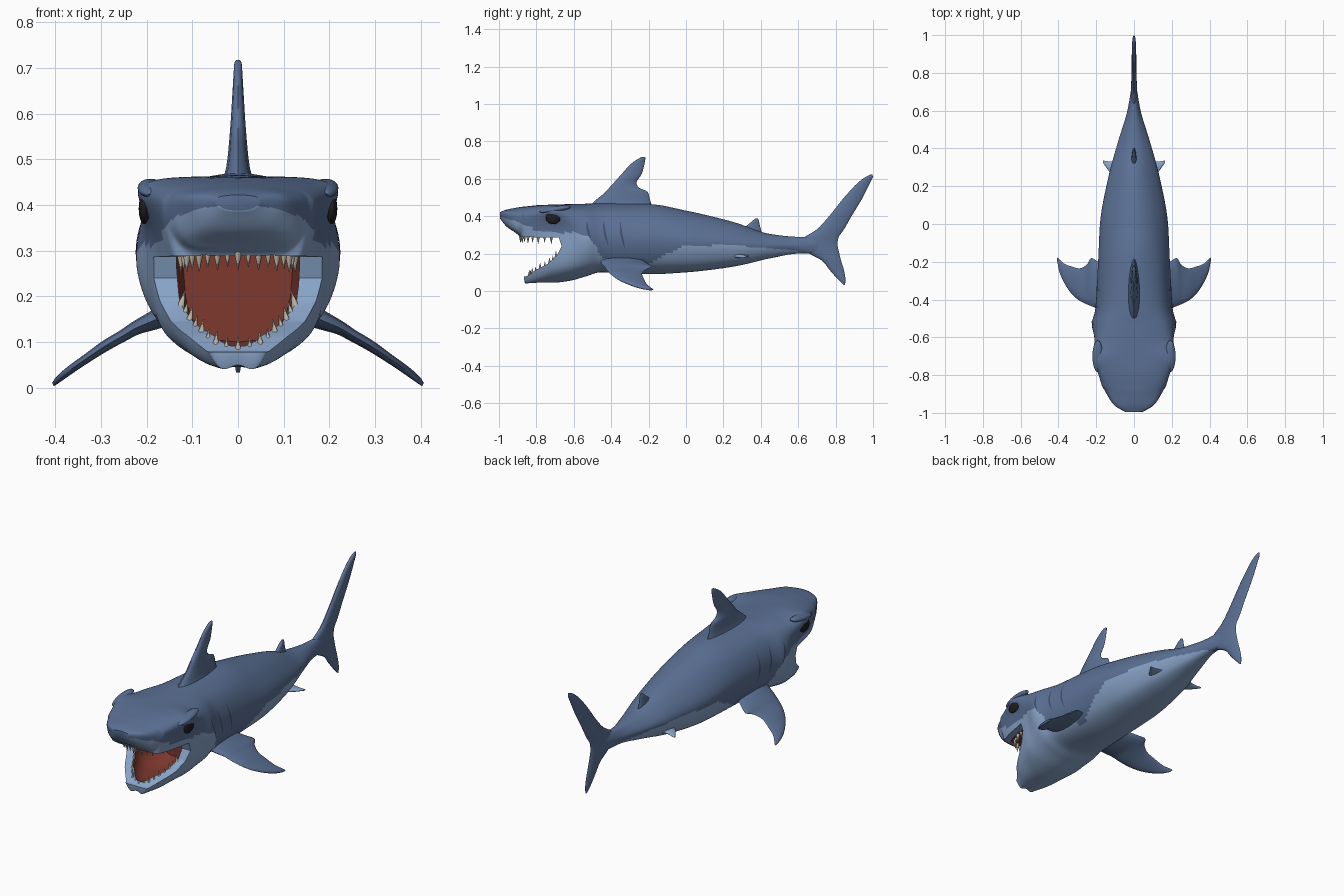
import bpy, bmesh, math
from mathutils import Vector, Matrix
from mathutils.bvhtree import BVHTree

if "Cube" in bpy.data.objects:
    bpy.data.objects.remove(bpy.data.objects["Cube"])


def material(name, rgb):
    m = bpy.data.materials.new(name)
    m.diffuse_color = (*rgb, 1)
    m.use_nodes = True
    m.node_tree.nodes["Principled BSDF"].inputs["Base Color"].default_value = m.diffuse_color
    return m


BLUE = material("blue skin", (0.105, 0.165, 0.30))
PALE = material("pale belly", (0.25, 0.37, 0.58))
RED = material("mouth red", (0.21, 0.04, 0.028))
IVORY = material("tooth ivory", (0.50, 0.46, 0.37))
BLACK = material("eye black", (0.012, 0.012, 0.015))
SLIT = material("gill slit blue", (0.05, 0.08, 0.15))


def finish(name, bm, mats, angle=40):
    bmesh.ops.recalc_face_normals(bm, faces=bm.faces)
    me = bpy.data.meshes.new(name)
    bm.to_mesh(me)
    bm.free()
    ob = bpy.data.objects.new(name, me)
    bpy.context.collection.objects.link(ob)
    for m in mats:
        me.materials.append(m)
    smooth(ob, angle)
    return ob


def smooth(ob, angle=40):
    bpy.ops.object.select_all(action='DESELECT')
    ob.select_set(True)
    bpy.context.view_layer.objects.active = ob
    bpy.ops.object.shade_smooth_by_angle(angle=math.radians(angle))


def refine(rows, n):
    """Monotone cubic interpolation through rows of numbers."""
    def slope(i, k):
        if i == 0 or i == len(rows) - 1:
            j = min(i, len(rows) - 2)
            return rows[j + 1][k] - rows[j][k]
        a, b = rows[i][k] - rows[i - 1][k], rows[i + 1][k] - rows[i][k]
        return 0 if a * b <= 0 else 2 * a * b / (a + b)
    out = []
    for i in range(len(rows) - 1):
        for s in range(n):
            t = s / n
            h = (2*t**3 - 3*t*t + 1, t**3 - 2*t*t + t, 3*t*t - 2*t**3, t**3 - t*t)
            out.append([h[0]*rows[i][k] + h[1]*slope(i, k) + h[2]*rows[i+1][k] + h[3]*slope(i+1, k)
                        for k in range(len(rows[0]))])
    return out + [list(rows[-1])]


def lerp(table, y):
    for (a, u), (b, v) in zip(table, table[1:]):
        if y <= b:
            return u + (v - u) * max(0, (y - a) / (b - a))
    return table[-1][1]


def loft(bm, rings):
    vs = [[bm.verts.new(p) for p in r] for r in rings]
    n = len(vs[0])
    for a, b in zip(vs, vs[1:]):
        for i in range(n):
            bm.faces.new((a[i], a[(i + 1) % n], b[(i + 1) % n], b[i]))
    bm.faces.new(vs[0])
    bm.faces.new(vs[-1])


# Body: y, top z, brow (x, z), flank (x, z), lower side (x, z), bottom z
STATIONS = [
    (-.995, .422, .04, .418, .046, .405, .03, .392, .388),
    (-.96, .435, .09, .425, .102, .395, .07, .355, .345),
    (-.91, .445, .12, .428, .138, .38, .11, .32, .31),
    (-.88, .45, .135, .43, .152, .36, .10, .29, .28),
    (-.86, .452, .145, .432, .16, .35, .06, .07, .05),
    (-.78, .46, .18, .44, .175, .34, .11, .09, .045),
    (-.71, .462, .208, .445, .185, .335, .14, .11, .045),
    (-.62, .465, .19, .43, .20, .31, .16, .12, .055),
    (-.53, .467, .17, .425, .223, .28, .16, .13, .08),
    (-.45, .47, .15, .42, .205, .28, .15, .14, .10),
    (-.20, .465, .13, .41, .19, .28, .14, .14, .09),
    (0, .43, .11, .385, .18, .27, .13, .14, .10),
    (.25, .37, .08, .335, .135, .255, .10, .16, .13),
    (.45, .305, .045, .29, .08, .245, .055, .19, .175),
    (.60, .29, .02, .28, .035, .245, .025, .21, .20),
    (.72, .29, .01, .28, .014, .25, .01, .21, .20)]


def body_ring(s, n=10):
    y, zt, x1, z1, x2, z2, x3, z3, zb = s
    p = [(-x1, z1), (0, zt), (x1, z1), (x2, z2), (x3, z3), (0, zb), (-x3, z3)]
    half = []
    for i in range(1, 5):
        for j in range(n):
            t = j / n
            half.append([0.5 * (2*b + (c-a)*t + (2*a-5*b+4*c-d)*t*t + (3*b-a-3*c+d)*t**3)
                         for a, b, c, d in zip(*p[i-1:i+3])])
    half.append([0, zb])
    return [(x, y, z) for x, z in half] + [(-x, y, z) for x, z in half[-2:0:-1]]


bm = bmesh.new()
loft(bm, [body_ring(s) for s in refine(STATIONS, 9)])
BELLY_LINE = [(-1, .40), (-.9, .37), (-.8, .325), (-.7, .305), (-.6, .315), (-.52, .30), (-.45, .18),
              (-.25, .12), (-.1, .20), (0, .245), (.25, .245), (.6, .215), (.66, .18)]
for f in bm.faces:
    c = f.calc_center_median()
    f.material_index = int(c.z < lerp(BELLY_LINE, c.y))
SKIN = [BLUE, PALE, RED]
body = finish("body", bm, SKIN)

# Mouth: a wide wedge opens the jaws, an inner cavity makes the red throat
wedge = bmesh.new()
GAPE = [(-.95, .29), (-.84, .288), (-.68, .286), (-.665, .24), (-.69, .19),
        (-.74, .145), (-.80, .115), (-.85, .08), (-1.0, .06)]
loft(wedge, [[(x, y, z) for y, z in GAPE] for x in (-.41, .41)])
for f in wedge.faces:
    f.material_index = 1
cavity = bmesh.new()
rings = []
for y, wt, w, zb in refine([(-.885, .08, .03, .20), (-.83, .115, .05, .085), (-.75, .132, .10, .074),
                            (-.66, .135, .13, .074), (-.52, .12, .115, .10)], 4):
    h = [(wt, .31), (wt, .27), (w, zb + .1), (w * .9, zb + .055), (w * .68, zb + .02), (w * .35, zb + .004)]
    rings.append([(x, y, z) for x, z in h] + [(0, y, zb)] + [(-x, y, z) for x, z in h[::-1]])
loft(cavity, rings)
for f in cavity.faces:
    f.material_index = 2
for name, cut in (("mouth_wedge_cutter", wedge), ("mouth_cavity_cutter", cavity)):
    cutter = finish(name, cut, SKIN)
    cutter.hide_render = True
    mod = body.modifiers.new("cut", 'BOOLEAN')
    mod.operation, mod.solver, mod.object = 'DIFFERENCE', 'EXACT', cutter
    bpy.context.view_layer.objects.active = body
    bpy.ops.object.modifier_apply(modifier=mod.name)
    bpy.data.objects.remove(cutter)
smooth(body, 40)

# Surface lookup for eyes and gills
bm = bmesh.new()
bm.from_mesh(body.data)
tree = BVHTree.FromBMesh(bm)
bm.free()


def skin_x(y, z):
    hit = tree.ray_cast(Vector((1, y, z)), Vector((-1, 0, 0)))[0]
    return hit.x if hit else .18


# Fins: stations are x, z, leading y, trailing y, half thickness
def fin(name, mat, stations, normal=(1, 0, 0), pair=False):
    bm = bmesh.new()
    nrm = Vector(normal).normalized()
    for side in ((1, -1) if pair else (1,)):
        rings = []
        for x, z, y0, y1, th in refine(stations, 4):
            ring = []
            for i in range(16):
                a = i * math.tau / 16
                p = Vector((x, (y0 + y1) / 2 - math.cos(a) * (y1 - y0) / 2, z))
                p += nrm * th * math.sin(a) * (1 + .25 * math.cos(a))
                ring.append((p.x * side, p.y, p.z))
            rings.append(ring)
        loft(bm, rings)
    return finish(name, bm, [mat], 50)


fin("dorsal_fin", BLUE, [
    (0, .43, -.54, -.17, .045), (0, .48, -.49, -.19, .026), (0, .53, -.43, -.205, .02),
    (0, .555, -.408, -.255, .018), (0, .58, -.385, -.265, .016), (0, .63, -.34, -.235, .013),
    (0, .68, -.295, -.222, .01), (0, .71, -.25, -.217, .008), (0, .718, -.235, -.22, .004)])
fin("second_dorsal_fin", BLUE, [
    (0, .30, .27, .41, .016), (0, .35, .325, .395, .011), (0, .375, .355, .39, .008), (0, .387, .37, .385, .004)])
fin("tail_fin", BLUE, [
    (0, .033, .842, .85, .004), (0, .06, .815, .853, .008), (0, .11, .77, .845, .01),
    (0, .16, .73, .83, .012), (0, .20, .66, .82, .014), (0, .25, .60, .81, .016),
    (0, .285, .63, .815, .016), (0, .33, .70, .845, .014), (0, .40, .765, .885, .013),
    (0, .50, .845, .945, .012), (0, .58, .92, .985, .01), (0, .61, .96, .999, .008), (0, .623, .985, .997, .004)])
fin("pectoral_fins", BLUE, [
    (.13, .17, -.47, -.24, .028), (.19, .145, -.45, -.20, .02), (.225, .13, -.435, -.18, .015),
    (.25, .115, -.425, -.215, .013), (.29, .092, -.405, -.235, .012), (.33, .065, -.37, -.225, .01),
    (.37, .037, -.31, -.21, .009), (.395, .017, -.25, -.185, .007), (.405, .007, -.20, -.175, .004)],
    (.5, 0, .87), True)
fin("pelvic_fins", PALE, [
    (.07, .19, .22, .36, .012), (.11, .187, .25, .33, .009), (.14, .183, .29, .332, .007),
    (.165, .18, .325, .337, .003)], (.1, 0, 1), True)

# Eyes and brow ridges
def blobs(name, mat, loc, scale, tilt):
    bm = bmesh.new()
    for s in (1, -1):
        m = (Matrix.Translation((loc[0] * s, loc[1], loc[2])) @ Matrix.Rotation(math.radians(tilt), 4, 'X')
             @ Matrix.Diagonal((*scale, 1)))
        bmesh.ops.create_uvsphere(bm, u_segments=20, v_segments=12, radius=1, matrix=m)
    return finish(name, bm, [mat], 60)


blobs("eyes", BLACK, (skin_x(-.71, .395) - .003, -.71, .392), (.012, .04, .034), 0)
blobs("brow_ridges", BLUE, (.192, -.70, .437), (.028, .085, .016), 9)

# Gill slits: thin strips laid on the skin
bm = bmesh.new()
for y0, ztop, zlow in ((-.53, .375, .27), (-.44, .375, .245), (-.35, .37, .225)):
    for s in (1, -1):
        rows = []
        for i in range(9):
            t = i / 8
            z, w = ztop + (zlow - ztop) * t, .001 + .005 * math.sin(math.pi * t)
            y = y0 + .025 * t * t
            rows.append([bm.verts.new((s * (skin_x(yy, z) + .002), yy, z)) for yy in (y - w, y + w)])
        for a, b in zip(rows, rows[1:]):
            bm.faces.new((a[0], a[1], b[1], b[0]))
finish("gill_slits", bm, [SLIT])


# Teeth: cones set along a jaw curve given as x, y, z
def teeth(name, curve, direction, lean):
    bm = bmesh.new()
    pts = refine(curve, 2)
    for i, (x, y, z) in enumerate(pts):
        size = 1.1 if i % 2 == 0 else .8
        for s in ((1, -1) if i else (1,)):
            axis = Vector((-lean * x * s, 0, direction)).normalized()
            rot = Vector((0, 0, 1)).rotation_difference(axis).to_matrix().to_4x4()
            m = Matrix.Translation(Vector((x * s, y, z)) + axis * .016) @ rot
            bmesh.ops.create_cone(bm, cap_ends=True, segments=8, radius1=.0095 * size, radius2=.0008,
                                  depth=.042 * size, matrix=m)
    return finish(name, bm, [IVORY], 50)


teeth("upper_teeth", [(0, -.885, .298), (.045, -.875, .297), (.085, -.845, .294),
                      (.112, -.79, .292), (.125, -.72, .292)], -1, 0)
teeth("lower_teeth", [(0, -.838, .073), (.05, -.822, .085), (.082, -.78, .112),
                      (.108, -.73, .14), (.126, -.695, .175)], 1, 2)
